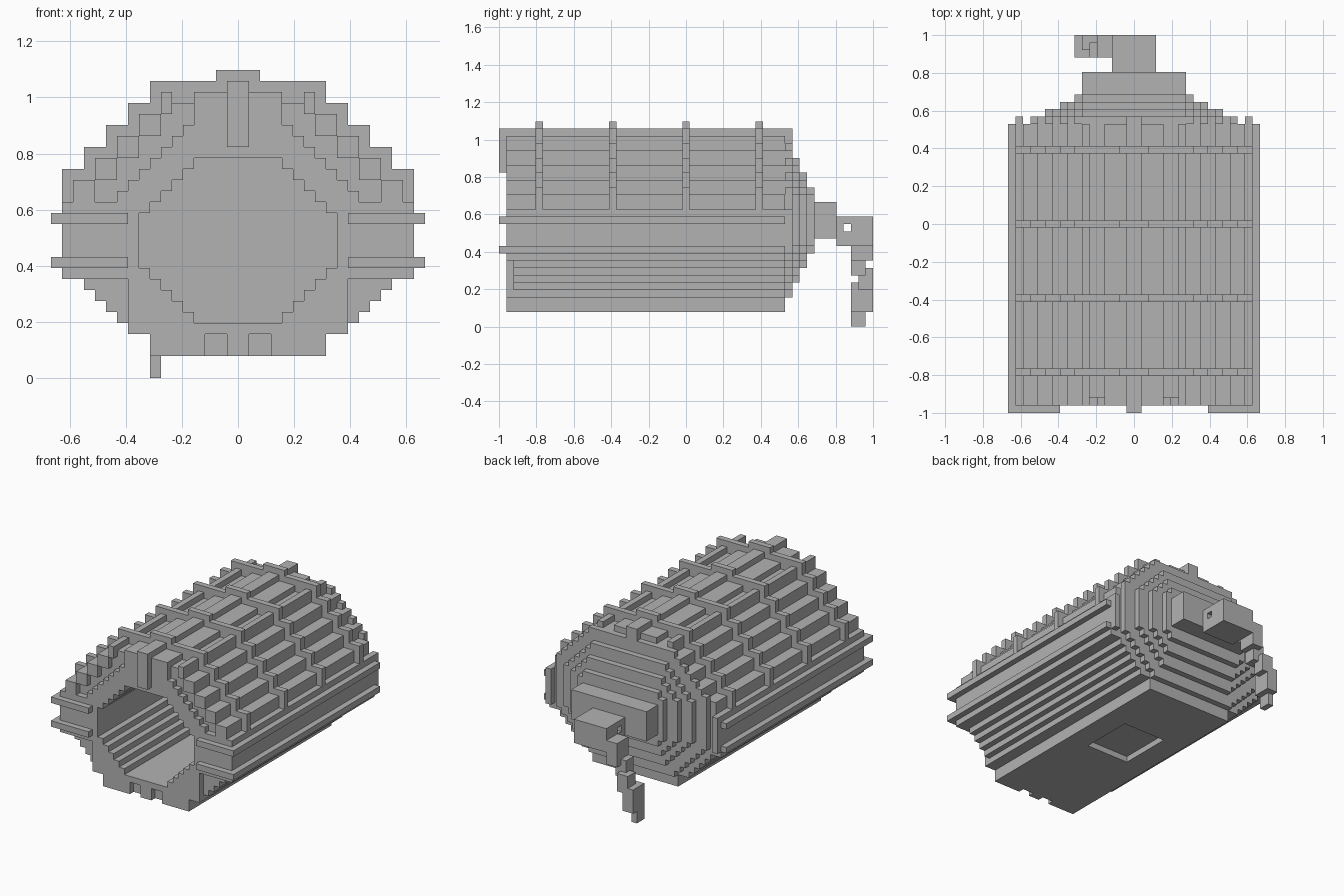
import bpy
import bmesh

U = 2 / 51  # size of one block
FRONT, BACK = -24.5, 13.5

old = bpy.data.objects.get("Cube")
if old:
    bpy.data.objects.remove(old, do_unlink=True)

grey = bpy.data.materials.new("plain grey")
grey.use_nodes = True
grey.diffuse_color = (0.45, 0.45, 0.45, 1)
grey.node_tree.nodes["Principled BSDF"].inputs["Base Color"].default_value = (0.45, 0.45, 0.45, 1)


def finish(name, bm, mirror):
    """Drop caps on the centre plane, make the object and mirror it."""
    if mirror:
        caps = [f for f in bm.faces if all(abs(v.co.x) < 1e-5 for v in f.verts)]
        bmesh.ops.delete(bm, geom=caps, context="FACES")
    bmesh.ops.recalc_face_normals(bm, faces=bm.faces)
    bmesh.ops.scale(bm, vec=(U, U, U), verts=bm.verts)
    mesh = bpy.data.meshes.new(name)
    bm.to_mesh(mesh)
    bm.free()
    mesh.materials.append(grey)
    obj = bpy.data.objects.new(name, mesh)
    bpy.context.collection.objects.link(obj)
    if mirror:
        obj.modifiers.new("Mirror", "MIRROR")
    return obj


def stairs(z, steps):
    """Stepped half outline from (half width, top) pairs."""
    points = [(0, z)]
    for half, top in steps:
        points += [(half, z), (half, top)]
        z = top
    return points + [(0, z)]


def prism(name, outline, y0, y1):
    """Extrude a half outline along y and mirror it."""
    clean = [p for i, p in enumerate(outline) if p != outline[i - 1]]
    bm = bmesh.new()
    face = bm.faces.new([bm.verts.new((x, y0, z)) for x, z in clean])
    new = bmesh.ops.extrude_face_region(bm, geom=[face])["geom"]
    moved = [g for g in new if isinstance(g, bmesh.types.BMVert)]
    bmesh.ops.translate(bm, vec=(0, y1 - y0, 0), verts=moved)
    return finish(name, bm, True)


def boxes(name, bounds, mirror=True):
    """Several boxes given as x0, x1, y0, y1, z0, z1."""
    bm = bmesh.new()
    for x0, x1, y0, y1, z0, z1 in bounds:
        verts = bmesh.ops.create_cube(bm, size=1)["verts"]
        bmesh.ops.scale(bm, vec=(x1 - x0, y1 - y0, z1 - z0), verts=verts)
        bmesh.ops.translate(bm, vec=((x0 + x1) / 2, (y0 + y1) / 2, (z0 + z1) / 2), verts=verts)
    return finish(name, bm, mirror)


# Octagonal tunnel running through the body
lower = [(4 + i, 6 + i) for i in range(5)]
upper = [(8 - i, 16 + i) for i in range(5)]
tunnel = stairs(5, lower + [(9, 15)] + upper)[::-1]
arch = [(0, 20)] + [p for h, t in reversed(upper) for p in ((h, t), (h, t - 1))] + [(9, 15)]

# Hollow body: stepped keel, straight sides, stepped roof with ridge
keel = [(8, 4)] + [(10 + i, 5 + i) for i in range(5)]
roof = [(15 - 2 * i, 18 + 2 * i) for i in range(5)]
crown = [(6, 25), (4, 26), (1, 27)]
body = prism("hollow_body", stairs(2, keel + [(16, 16)] + roof + crown) + tunnel, FRONT + 1, BACK)

# Shallow recess under the floor
cutter = boxes("recess_cutter", [(-4, 4, -6.5, 2.5, 1, 3)], False)
cutter.hide_render = True
cut = body.modifiers.new("Recess", "BOOLEAN")
cut.operation = "DIFFERENCE"
cut.solver = "EXACT"
cut.object = cutter
bpy.context.view_layer.objects.active = body
for modifier in list(body.modifiers):
    bpy.ops.object.modifier_apply(modifier=modifier.name)
bpy.data.objects.remove(cutter, do_unlink=True)

# Front frame, with the ends of the roof planks and floor teeth
inner_arch = [(11 - i, 17 + i) for i in range(7)] + [(4, 26)]
prism("front_frame", stairs(4, [(10, 9), (16, 16)] + inner_arch) + tunnel, FRONT, FRONT + 1)
ends = [(max(h - 2, 6) if h == 7 else h - 2, h, FRONT, FRONT + 1, t - 2, t) for h, t in roof]
boxes("roof_plank_ends", ends)
boxes("floor_teeth", [(a, b, FRONT, FRONT + 1, 2, 4) for a, b in ((0, 1), (3, 5), (5, 8))])
boxes("front_keystone", [(0, 1, FRONT - 1, FRONT, 21, 27), (0, 1, FRONT, FRONT + 1, 26, 27),
                         (0, 1, BACK, BACK + 1, 25, 27)])

# Raised roof ribs
rib_steps = [(16 - 2 * i, 19 + 2 * i) for i in range(5)] + [(2, 28)]
rib = stairs(16, rib_steps)[1:] + arch + [(9, 16)]
for i in range(4):
    y = -20.5 + 10 * i
    prism(f"roof_rib_{i + 1}", rib, y, y + 1)

# Side rails wrapping round the front corners
for label, z in (("lower", 10), ("upper", 14)):
    boxes(f"{label}_side_rails", [(16, 17, FRONT - 1, BACK, z, z + 1),
                                  (10, 16, FRONT - 1, FRONT, z, z + 1)])
boxes("rear_corner_posts", [(15, 16, BACK, BACK + 1, 10, 16)])

# Stepped octagonal rear wall
for i in range(4):
    half, low, high = 14 - 2 * i, 4 + 2 * i, 25 - 2 * i
    reach = (17.5, 14.5, 12.5, 10.5)[i]
    steps = [(min(half, reach - max(14.5 - z, z - 13.5) + 1), z + 1) for z in range(low, high)]
    prism(f"rear_wall_{i + 1}", stairs(low, steps), BACK + i, BACK + i + 1)

# Rear boss and a pierced bracket
boxes("rear_boss", [(0, 7, 17.5, 20.5, 12, 17)])
boxes("rear_bracket", [(0, 3, 20.5, 25.5, 11, 13), (0, 3, 20.5, 25.5, 14, 15),
                       (0, 3, 20.5, 21.5, 13, 14), (0, 3, 22.5, 25.5, 13, 14)])

# Hanging tail, stepping down to one side
boxes("hanging_tail", [(-5, -3, 22.5, 25.5, 9, 13), (-6, -4, 22.5, 24.5, 7, 10),
                       (-7, -5, 23.5, 25.5, 5, 8), (-8, -6, 22.5, 25.5, 2, 6),
                       (-8, -7, 22.5, 24.5, 0, 2)], False)
